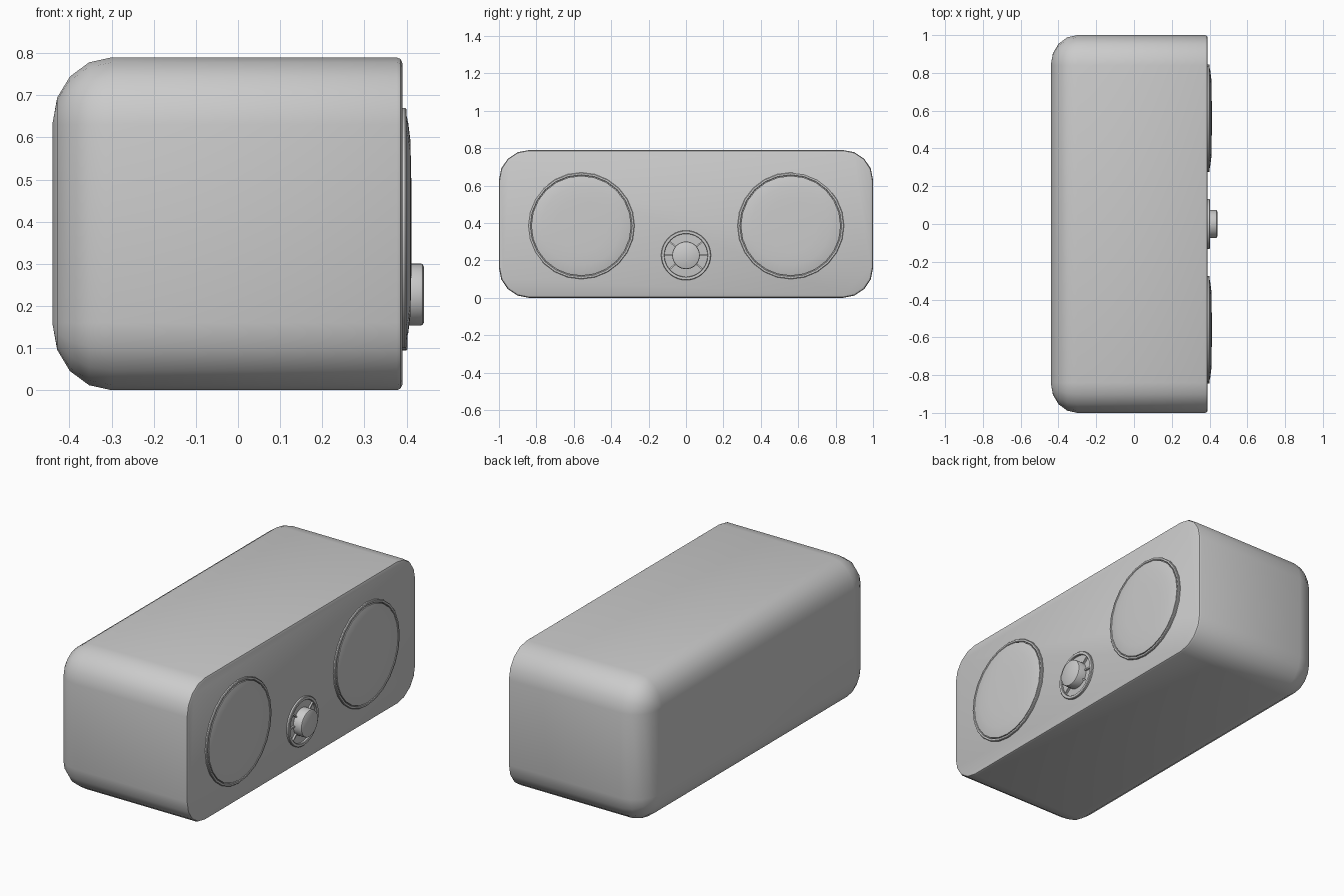
import bpy, bmesh
from math import pi, sin, cos, radians

if "Cube" in bpy.data.objects:
    bpy.data.objects.remove(bpy.data.objects["Cube"])


def finish(bm, name, angle=35):
    bmesh.ops.remove_doubles(bm, verts=bm.verts, dist=1e-5)
    bmesh.ops.recalc_face_normals(bm, faces=bm.faces)
    me = bpy.data.meshes.new(name)
    bm.to_mesh(me)
    bm.free()
    ob = bpy.data.objects.new(name, me)
    bpy.context.collection.objects.link(ob)
    bpy.ops.object.select_all(action='DESELECT')
    ob.select_set(True)
    bpy.context.view_layer.objects.active = ob
    bpy.ops.object.shade_smooth_by_angle(angle=radians(angle))
    return ob


def bridge(bm, a, b):
    n = len(a)
    for i in range(n):
        j = (i + 1) % n
        bm.faces.new((a[i], a[j], b[j], b[i]))


def lathe(name, profile, y, z, sides, closed=False):
    """Revolve (radius, x) points around an axis parallel to x."""
    bm = bmesh.new()
    rings = []
    for r, x in profile:
        rings.append([bm.verts.new((x, y + r * cos(2 * pi * i / sides),
                                    z + r * sin(2 * pi * i / sides)))
                      for i in range(sides)])
    for a, b in zip(rings, rings[1:]):
        bridge(bm, a, b)
    if closed:
        bridge(bm, rings[-1], rings[0])
    else:
        bm.faces.new(rings[0])
        bm.faces.new(rings[-1])
    return finish(bm, name)


# Cabinet: rounded-rectangle sections lofted along x
W, H, R, SEG = 1.0, 0.395, 0.16, 4


def section(bm, x, inset):
    r = R - inset
    out = []
    for k, (sy, sz) in enumerate(((1, 1), (-1, 1), (-1, -1), (1, -1))):
        for i in range(SEG + 1):
            t = (k + i / SEG) * pi / 2
            out.append(bm.verts.new((x, sy * (W - R) + r * cos(t),
                                     H + sz * (H - R) + r * sin(t))))
    return out


bm = bmesh.new()
stations = []
for i in range(SEG + 1):
    t = i / SEG * pi / 2
    stations.append((-0.30 - 0.14 * cos(t), 0.155 * (1 - sin(t))))
stations += [(0.377, 0), (0.386, 0.004), (0.39, 0.013)]
rings = [section(bm, x, d) for x, d in stations]
for a, b in zip(rings, rings[1:]):
    bridge(bm, a, b)
bm.faces.new(rings[0])
bm.faces.new(rings[-1])
finish(bm, "cabinet")

# Speakers: raised rim and shallow domed cover, left and right
for side, y in (("left", -0.56), ("right", 0.56)):
    lathe("speaker_rim_" + side,
          [(0.285, 0.38), (0.285, 0.397), (0.282, 0.4), (0.273, 0.4),
           (0.27, 0.397), (0.27, 0.38)], y, 0.385, 24, closed=True)
    lathe("speaker_cover_" + side,
          [(0.267, 0.38), (0.267, 0.4), (0.25, 0.404), (0.21, 0.409),
           (0.14, 0.411), (0.06, 0.412)], y, 0.385, 24)

# Control dial: outer ring, knob and tick bars
KZ = 0.227
lathe("dial_ring",
      [(0.133, 0.38), (0.133, 0.399), (0.13, 0.402), (0.117, 0.402),
       (0.115, 0.4), (0.115, 0.38)], 0, KZ, 40, closed=True)
lathe("dial_knob",
      [(0.074, 0.38), (0.074, 0.433), (0.072, 0.438), (0.067, 0.441)],
      0, KZ, 32)

bm = bmesh.new()
for deg in (0, 40, 140, 180, 220, 320):
    t = radians(deg)
    u, v = (cos(t), sin(t)), (-sin(t), cos(t))
    ends = [[bm.verts.new((x, r * u[0] + w * v[0], KZ + r * u[1] + w * v[1]))
             for x, w in ((0.38, -0.004), (0.4, -0.004), (0.4, 0.004), (0.38, 0.004))]
            for r in (0.07, 0.12)]
    bridge(bm, *ends)
    bm.faces.new(ends[0])
    bm.faces.new(ends[1])
finish(bm, "dial_ticks")
